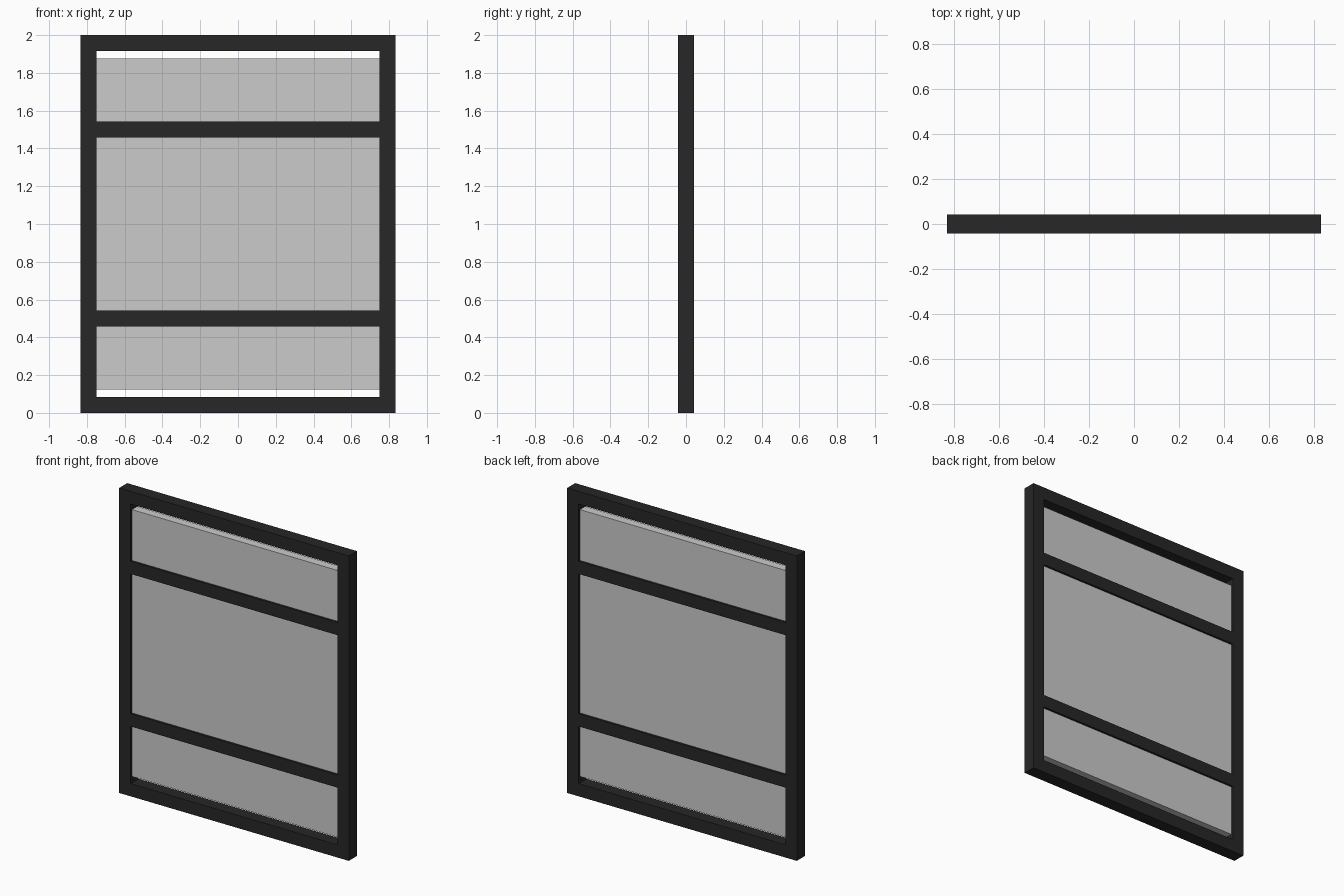
import bpy

if "Cube" in bpy.data.objects:
    bpy.data.objects.remove(bpy.data.objects["Cube"])

U = 2 / 24          # bar thickness
W, H = 20 * U, 2.0  # outer width and height

black = bpy.data.materials.new("black_frame")
black.diffuse_color = (0.02, 0.02, 0.02, 1)
black.use_nodes = True
black.node_tree.nodes["Principled BSDF"].inputs["Base Color"].default_value = black.diffuse_color


def box(name, size, center, mat=None):
    bpy.ops.mesh.primitive_cube_add(size=1, location=center)
    ob = bpy.context.object
    ob.name = name
    ob.scale = size
    bpy.ops.object.transform_apply(location=False, rotation=False, scale=True)
    if mat:
        ob.data.materials.append(mat)
    return ob


# Upright stiles at both sides
for side, sx in (("left", -1), ("right", 1)):
    box(side + "_stile", (U, U, H), (sx * (W - U) / 2, 0, H / 2), black)

# Horizontal rails between the stiles
for name, z in (("bottom_rail", U / 2), ("lower_crossbar", 0.5),
                ("upper_crossbar", 1.5), ("top_rail", H - U / 2)):
    box(name, (W - 2 * U, U, U), (0, 0, z), black)

# Grey panel, slightly recessed, with gaps above and below
box("panel", (W - 2 * U, U * 2 / 3, 21 * U), (0, 0, H / 2))
